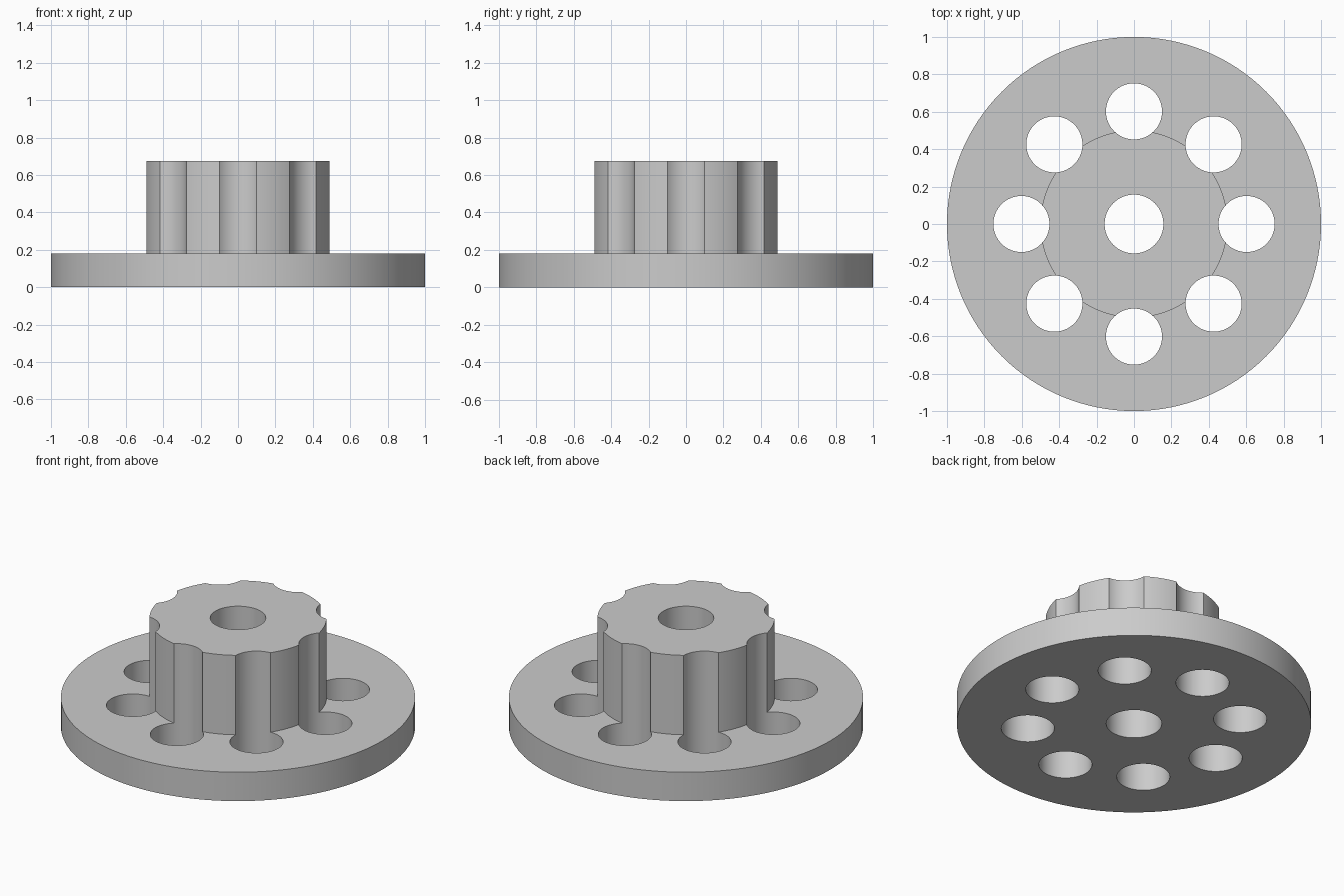
import bpy
from math import cos, sin, tau

cube = bpy.data.objects.get("Cube")
if cube:
    bpy.data.objects.remove(cube, do_unlink=True)

FLANGE_TOP, HUB_TOP = 0.18, 0.675
HOLES, HOLE_RING, HOLE_RADIUS, BORE_RADIUS = 8, 0.602, 0.15, 0.157

grey = bpy.data.materials.new("plain grey")
grey.use_nodes = True
grey.diffuse_color = (0.6, 0.6, 0.6, 1)
bsdf = next(n for n in grey.node_tree.nodes if n.type == "BSDF_PRINCIPLED")
bsdf.inputs["Base Color"].default_value = grey.diffuse_color


def cylinder(name, radius, bottom, top, x=0, y=0, sides=64):
    bpy.ops.mesh.primitive_cylinder_add(
        vertices=sides, radius=radius, depth=top - bottom,
        location=(x, y, (bottom + top) / 2))
    obj = bpy.context.object
    obj.name = obj.data.name = name
    obj.data.materials.append(grey)
    return obj


def combine(target, other, operation):
    """Apply a boolean to the target and discard the helper."""
    mod = target.modifiers.new(operation.lower(), "BOOLEAN")
    mod.operation, mod.solver, mod.object = operation, "EXACT", other
    bpy.context.view_layer.objects.active = target
    bpy.ops.object.modifier_apply(modifier=mod.name)
    bpy.data.objects.remove(other, do_unlink=True)


# Round flange with the raised hub on top
body = cylinder("flanged_hub", 1, 0, FLANGE_TOP, sides=128)
combine(body, cylinder("hub", 0.5, FLANGE_TOP / 2, HUB_TOP, sides=128), "UNION")

# Central bore
combine(body, cylinder("bore_cutter", BORE_RADIUS, -0.1, HUB_TOP + 0.1), "DIFFERENCE")

# Ring of holes through the flange that also flute the hub
for i in range(HOLES):
    a = tau * i / HOLES
    cutter = cylinder("hole_cutter", HOLE_RADIUS, -0.1, HUB_TOP + 0.1,
                      HOLE_RING * cos(a), HOLE_RING * sin(a))
    combine(body, cutter, "DIFFERENCE")

# One origin at the base, smooth walls with sharp rims
bpy.ops.object.select_all(action="DESELECT")
body.select_set(True)
bpy.context.view_layer.objects.active = body
bpy.ops.object.transform_apply(location=True, rotation=True, scale=True)
bpy.ops.object.shade_smooth_by_angle(angle=0.5)
